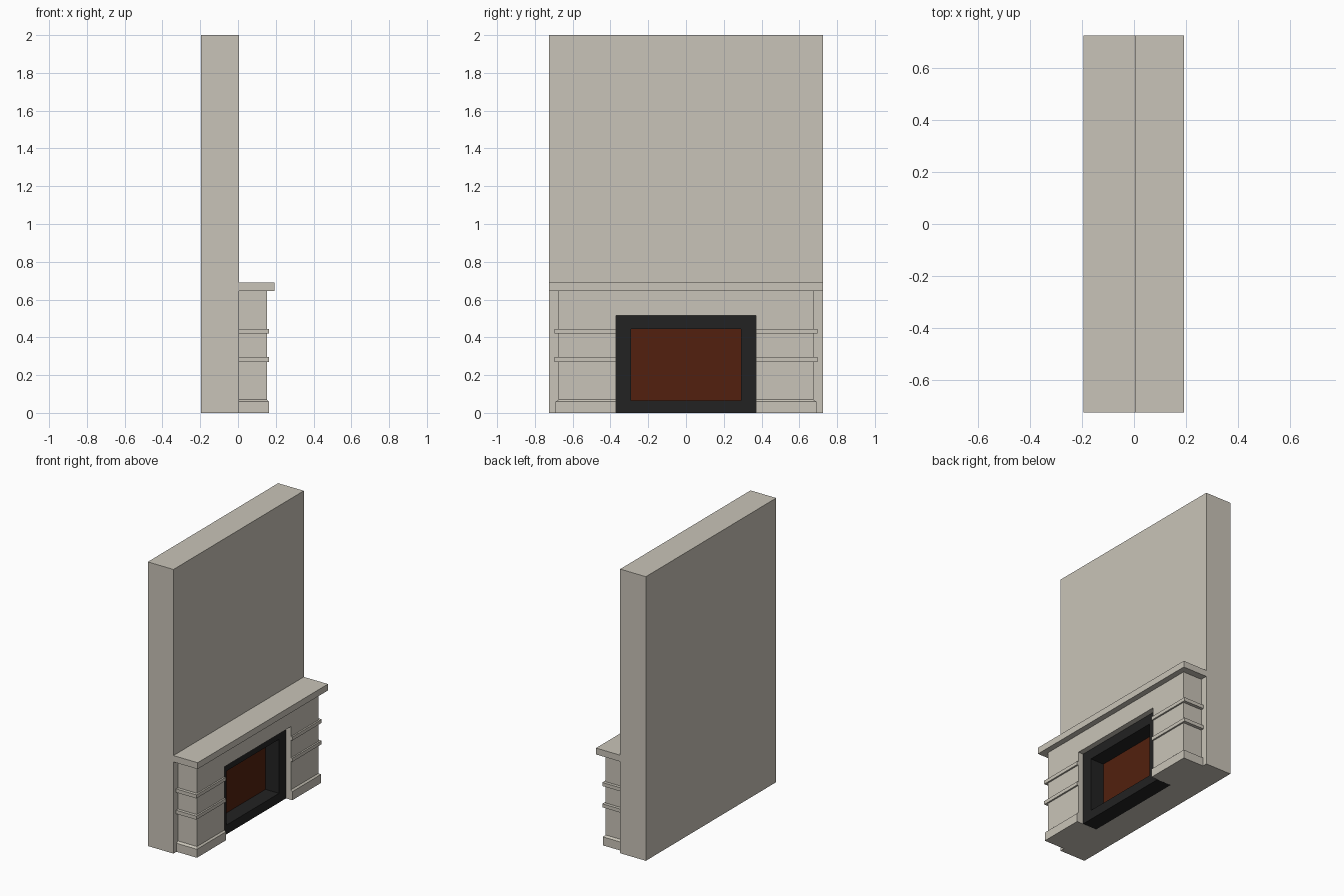
import bpy
import bmesh

if "Cube" in bpy.data.objects:
    bpy.data.objects.remove(bpy.data.objects["Cube"])


def material(name, rgb):
    mat = bpy.data.materials.new(name)
    mat.use_nodes = True
    mat.diffuse_color = (*rgb, 1)
    mat.node_tree.nodes["Principled BSDF"].inputs["Base Color"].default_value = (*rgb, 1)
    return mat


stone = material("warm_stone", (0.584, 0.552, 0.48))
iron = material("black_iron", (0.016, 0.016, 0.016))
ember = material("dark_rust", (0.084, 0.0144, 0.0044))


def finish(bm, name, *mats):
    bmesh.ops.recalc_face_normals(bm, faces=bm.faces[:])
    mesh = bpy.data.meshes.new(name)
    bm.to_mesh(mesh)
    bm.free()
    for mat in mats:
        mesh.materials.append(mat)
    obj = bpy.data.objects.new(name, mesh)
    bpy.context.collection.objects.link(obj)
    return obj


def loft(levels):
    """Stack of rectangles (back x, front x, half width, z), capped at both ends."""
    bm = bmesh.new()
    rings = [[bm.verts.new(p) for p in ((x0, -w, z), (x1, -w, z), (x1, w, z), (x0, w, z))]
             for x0, x1, w, z in levels]
    for low, high in zip(rings, rings[1:]):
        for i in range(4):
            j = (i + 1) % 4
            bm.faces.new((low[i], low[j], high[j], high[i]))
    bm.faces.new(rings[0][::-1])
    bm.faces.new(rings[-1])
    return bm


def box(x0, x1, w, z0, z1):
    return loft([(x0, x1, w, z0), (x0, x1, w, z1)])


WALL_FRONT, BODY_FRONT, BODY_W = 0.005, 0.153, 0.675

# Chimney wall and mantel shelf
finish(box(-0.195, WALL_FRONT, 0.725, 0, 2), "chimney_wall", stone)
finish(box(WALL_FRONT, 0.193, 0.725, 0.645, 0.69), "mantel_shelf", stone)

# Surround: plinth with sloped top and two raised bands; (z, front outset, side outset)
plinth, band, flush = (0.011, 0.016), (0.011, 0.022), (0, 0)
steps = [(0, plinth), (0.06, plinth), (0.07, flush)]
for z0, z1 in ((0.27, 0.295), (0.42, 0.445)):
    steps += [(z0, flush), (z0, band), (z1, band), (z1, flush)]
steps.append((0.645, flush))
surround = finish(loft([(WALL_FRONT, BODY_FRONT + front, BODY_W + side, z)
                        for z, (front, side) in steps]), "fireplace_surround", stone)

# Cut the hearth opening through the surround
cutter = finish(box(-0.1, 0.4, 0.37, -0.1, 0.515), "opening_cutter")
cutter.hide_render = True
cut = surround.modifiers.new("opening", "BOOLEAN")
cut.operation = "DIFFERENCE"
cut.solver = "EXACT"
cut.object = cutter
bpy.context.view_layer.objects.active = surround
bpy.ops.object.modifier_apply(modifier=cut.name)
bpy.data.objects.remove(cutter)

# Iron firebox: front face inset, then pushed back to a rust coloured rear panel
bm = box(WALL_FRONT, 0.115, 0.3695, 0, 0.5145)
bmesh.ops.recalc_face_normals(bm, faces=bm.faces[:])
front = max(bm.faces, key=lambda f: f.normal.x)
bmesh.ops.inset_region(bm, faces=[front], thickness=0.07)
for v in front.verts:
    v.co.y = 0.292 if v.co.y > 0 else -0.292
    v.co.z = 0.445 if v.co.z > 0.25 else 0.065
panel = bmesh.ops.extrude_discrete_faces(bm, faces=[front])["faces"][0]
for v in panel.verts:
    v.co.x = 0.01
panel.material_index = 1
finish(bm, "firebox", iron, ember)
